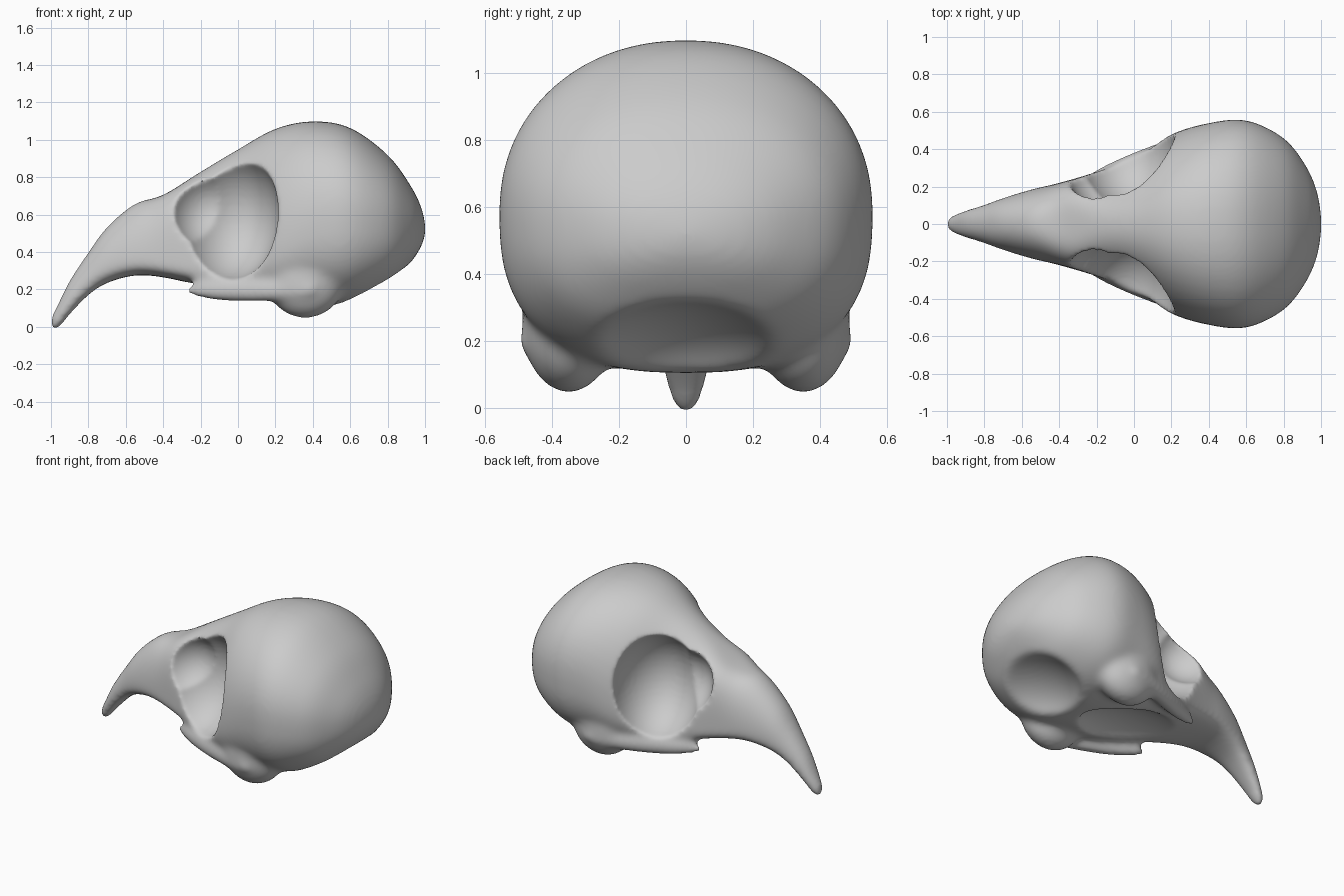
import bpy, bmesh, math
from mathutils import Matrix

if "Cube" in bpy.data.objects:
    bpy.data.objects.remove(bpy.data.objects["Cube"])

bone = bpy.data.materials.new("bone grey")
bone.diffuse_color = (0.6, 0.6, 0.6, 1)
bone.use_nodes = True
bone.node_tree.nodes["Principled BSDF"].inputs["Base Color"].default_value = (0.6, 0.6, 0.6, 1)

# Skull stations: x, bottom, widest height, top, half width
STATIONS = [
    (-1.005, -.02, .01, .045, .028), (-.96, -.01, .06, .13, .055), (-.9, .065, .14, .25, .075),
    (-.8, .17, .24, .40, .105), (-.7, .235, .31, .535, .14), (-.55, .275, .34, .66, .185),
    (-.4, .265, .32, .705, .22), (-.2, .22, .29, .83, .28), (0, .17, .28, .95, .36),
    (.2, .12, .43, 1.06, .48), (.4, .105, .56, 1.10, .54), (.6, .12, .58, 1.065, .555),
    (.8, .22, .56, .92, .46), (.92, .34, .54, .76, .31), (.98, .43, .53, .64, .17),
    (1.003, .5, .52, .54, .03),
]


def make_object(name, bm):
    mesh = bpy.data.meshes.new(name)
    bmesh.ops.recalc_face_normals(bm, faces=bm.faces)
    bm.to_mesh(mesh)
    bm.free()
    obj = bpy.data.objects.new(name, mesh)
    bpy.context.collection.objects.link(obj)
    return obj


def spline(a, b, c, d, t):
    """Catmull-Rom blend of four stations."""
    return [q + t / 2 * (r - p + t * (2 * p - 5 * q + 4 * r - s + t * (3 * (q - r) + s - p)))
            for p, q, r, s in zip(a, b, c, d)]


def power(v, e):
    return math.copysign(abs(v) ** e, v)


def loft(name, sides=48, steps=4):
    bm = bmesh.new()
    last = len(STATIONS) - 1
    rings = []
    for i in range(last):
        quad = [STATIONS[min(max(i + k, 0), last)] for k in (-1, 0, 1, 2)]
        for s in range(steps + (i == last - 1)):
            x, low, mid, top, half = spline(*quad, s / steps)
            # Square brow at the beak root, boxy underside everywhere
            brow = .92 - .36 * math.exp(-((x + .36) / .13) ** 2)
            ring = []
            for k in range(sides):
                a = math.tau * k / sides
                e = brow if math.sin(a) > 0 else .78
                c, n = power(math.cos(a), e), power(math.sin(a), e)
                z = mid + n * ((top - mid) if n > 0 else (mid - low))
                ring.append(bm.verts.new((x, half * c, z)))
            rings.append(ring)
    for r, q in zip(rings, rings[1:]):
        for k in range(sides):
            j = (k + 1) % sides
            bm.faces.new((r[k], r[j], q[j], q[k]))
    bm.faces.new(rings[0])
    bm.faces.new(rings[-1])
    return make_object(name, bm)


def ellipsoid(name, center, radii, turn=0):
    bm = bmesh.new()
    bmesh.ops.create_uvsphere(bm, u_segments=40, v_segments=24, radius=1)
    bm.transform(Matrix.Translation(center) @ Matrix.Rotation(turn, 4, 'Z')
                 @ Matrix.Diagonal((*radii, 1)))
    return make_object(name, bm)


skull = loft("skull")


def apply(kind, **settings):
    bpy.context.view_layer.objects.active = skull
    mod = skull.modifiers.new(kind.lower(), kind)
    for key, value in settings.items():
        setattr(mod, key, value)
    bpy.ops.object.modifier_apply(modifier=mod.name)


def combine(tool, operation):
    apply('BOOLEAN', object=tool, operation=operation, solver='EXACT')
    bpy.data.objects.remove(tool)


# Cheek knobs and the bars running forward from them
for side in (-1, 1):
    combine(ellipsoid("cheek_knob", (.36, side * .35, .25), (.21, .14, .205)), 'UNION')
    combine(ellipsoid("cheek_bar", (.06, side * .355, .195), (.38, .05, .065), side * .37), 'UNION')

# Flattened underside at the back of the head
combine(ellipsoid("nape_hollow", (.95, 0, 0), (.48, .42, .32)), 'DIFFERENCE')

# Blend the bumps into the head
apply('REMESH', mode='VOXEL', voxel_size=.016)
apply('SMOOTH', factor=.5, iterations=18)

# Eye sockets, each a main bowl with a smaller front pocket
for side in (-1, 1):
    combine(ellipsoid("socket_bowl", (-.06, side * .42, .60), (.275, .355, .355), side * .3),
            'DIFFERENCE')
    combine(ellipsoid("socket_pocket", (-.16, side * .37, .64), (.22, .29, .23)), 'DIFFERENCE')

# Hollow palate
combine(ellipsoid("palate_hollow", (-.1, 0, .10), (.5, .24, .15)), 'DIFFERENCE')

# Round off the cut rims
apply('REMESH', mode='VOXEL', voxel_size=.013)
apply('SMOOTH', factor=.5, iterations=8)
skull.data.materials.append(bone)
skull.select_set(True)
bpy.ops.object.shade_smooth_by_angle(angle=math.radians(50))
